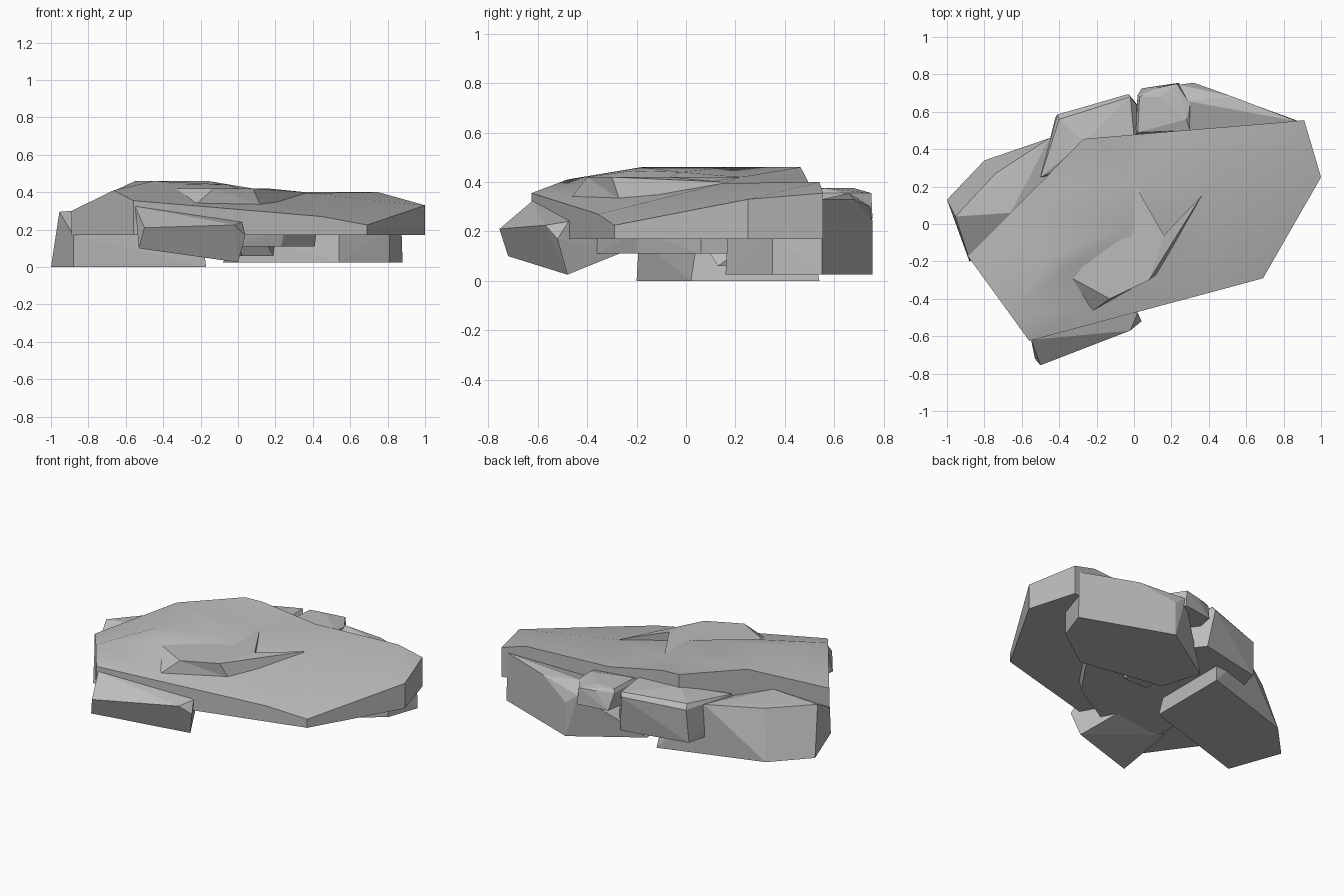
import bpy
import bmesh
from mathutils import Vector
from mathutils.geometry import delaunay_2d_cdt

cube = bpy.data.objects.get("Cube")
if cube:
    bpy.data.objects.remove(cube)

# One plain stone colour
stone = bpy.data.materials.new("grey_stone")
stone.use_nodes = True
colour = (0.5, 0.5, 0.5, 1)
stone.diffuse_color = colour
shader = stone.node_tree.nodes["Principled BSDF"]
shader.inputs["Base Color"].default_value = colour
shader.inputs["Roughness"].default_value = 0.9


def finish(bm, name):
    """Turn a bmesh into a named stone object."""
    bmesh.ops.recalc_face_normals(bm, faces=bm.faces)
    mesh = bpy.data.meshes.new(name)
    bm.to_mesh(mesh)
    bm.free()
    mesh.materials.append(stone)
    obj = bpy.data.objects.new(name, mesh)
    bpy.context.scene.collection.objects.link(obj)
    return obj


def boulder(name, points):
    """Faceted convex rock wrapped around a few corner points."""
    bm = bmesh.new()
    for p in points:
        bm.verts.new(p)
    hull = bmesh.ops.convex_hull(bm, input=bm.verts)
    loose = [v for v in bm.verts if not v.link_faces]
    bmesh.ops.delete(bm, geom=loose, context='VERTS')
    bmesh.ops.dissolve_limit(bm, angle_limit=0.03, verts=bm.verts, edges=bm.edges)
    return finish(bm, name)


def level(z, *corners):
    """Corner points that share one height."""
    return [(x, y, z) for x, y in corners]


def slab(name, rim, inner, base):
    """Uneven top sheet with vertical walls down to a flat base."""
    pts = [Vector(p) for p in rim + inner]
    count = len(rim)
    edges = [(i, (i + 1) % count) for i in range(count)]
    flat, _, faces, *_ = delaunay_2d_cdt([p.xy for p in pts], edges, [], 1, 1e-5)
    bm = bmesh.new()
    verts = []
    for q in flat:
        near = min(pts, key=lambda p: (p.xy - q).length)
        verts.append(bm.verts.new((q.x, q.y, near.z)))
    for f in faces:
        bm.faces.new([verts[i] for i in f])
    border = [e for e in bm.edges if e.is_boundary]
    out = bmesh.ops.extrude_edge_only(bm, edges=border)["geom"]
    for v in out:
        if isinstance(v, bmesh.types.BMVert):
            v.co.z = base
    bmesh.ops.holes_fill(bm, edges=[e for e in bm.edges if e.is_boundary])
    return finish(bm, name)


def loft(name, top, foot):
    """Raised patch between two matching outlines."""
    bm = bmesh.new()
    a = [bm.verts.new(p) for p in top]
    b = [bm.verts.new(p) for p in foot]
    bm.faces.new(a)
    bm.faces.new(b[::-1])
    for i in range(len(a)):
        j = (i + 1) % len(a)
        bm.faces.new((a[i], b[i], b[j], a[j]))
    bmesh.ops.triangulate(bm, faces=bm.faces)
    return finish(bm, name)


# Broad cap stone
cap = slab(
    "cap_slab",
    [(-.56, -.625, .355), (.45, -.355, .27), (.69, -.29, .225), (1, .25, .33),
     (.91, .555, .355), (.75, .54, .4), (.2, .495, .4), (-.16, .464, .46),
     (-.27, .455, .46), (-.55, .17, .46), (-.89, -.17, .3), (-.665, -.48, .41)],
    [(-.45, -.18, .46), (-.34, -.22, .445), (-.05, -.02, .44), (0, .22, .42),
     (-.24, -.46, .345), (.12, -.27, .335), (.36, .15, .395), (-.15, -.25, .37),
     (.1, 0, .385)],
    .17)
for o in bpy.context.selected_objects:
    o.select_set(False)
cap.select_set(True)
bpy.context.view_layer.objects.active = cap
bpy.ops.object.shade_smooth_by_angle(angle=0.5)

# Jagged raised crest on the cap
crest = [(-.34, -.24), (-.04, -.04), (-.05, .19), (0, .22), (.16, -.06),
         (.36, .15), (.08, -.3), (-.13, -.4), (-.33, -.29)]
spread = {5: (.37, .14), 6: (.12, -.27), 7: (-.23, -.47)}
loft("cap_crest",
     [(x, y, .4 if i == 5 else .42) for i, (x, y) in enumerate(crest)],
     [(*spread.get(i, p), .33) for i, p in enumerate(crest)])

# Tilted rock under the front edge
boulder("front_rock", [
    (-.55, -.62, .325), (-.5, -.755, .21), (-.53, -.72, .1), (-.02, -.57, .225),
    (0, -.48, .025), (.04, -.52, .17), (.02, -.475, .24), (-.4, -.45, .32),
    (-.1, -.27, .11), (-.48, -.3, .12)])

# Low block on the right
boulder("side_block", level(
    0, (-1, .13), (-.8, .34), (-.17, .54), (-.17, .02), (-.88, -.2)) + [
    (-.955, .04, .295), (-.74, .27, .3), (-.45, .46, .32), (-.66, .06, .32),
    (-.88, -.19, .17), (-.2, .5, .2), (-.2, .05, .2)])

# Rear block standing below the left half of the cap
boulder("rear_left_block", level(
    .025, (.88, .55), (.81, .35), (.54, .16), (0, .25), (-.08, .5), (.32, .755)) + [
    (.87, .55, .33), (.53, .68, .33), (.32, .755, .24), (.27, .66, .355),
    (.81, .35, .2), (.54, .17, .2), (0, .25, .2), (.24, .745, .3)])

# Rear block in the middle, with a split upper layer
boulder("rear_middle_block", level(
    .11, (-.5, .25), (-.42, .57), (.0, .66), (.2, .4)) + [
    (-.41, .585, .32), (-.4, .56, .35), (-.02, .68, .37), (-.03, .695, .345),
    (.0, .47, .38), (-.27, .44, .38), (-.5, .25, .32)])
boulder("rear_ledge", level(
    .355, (.02, .69), (.13, .728), (.23, .75), (.3, .64), (.3, .5), (.01, .48)) + level(
    .25, (.04, .725), (.24, .755), (.3, .5), (.0, .48)) + level(
    .375, (.03, .68), (.14, .68), (.28, .56), (.02, .49)))

# Hidden core that joins the supports
boulder("under_core", level(
    .11, (-.45, -.3), (-.05, -.36), (.23, -.2), (.41, .06), (.35, .4), (-.4, .4)) + level(
    .2, (-.45, -.3), (-.05, -.36), (.25, -.2), (.42, .06), (.35, .4), (-.4, .4)))
boulder("under_wedge", level(
    .06, (.02, .13), (.19, .13), (.16, .3), (0, .3)) + level(
    .18, (.0, .05), (.12, .05), (.2, .3), (0, .3)))
